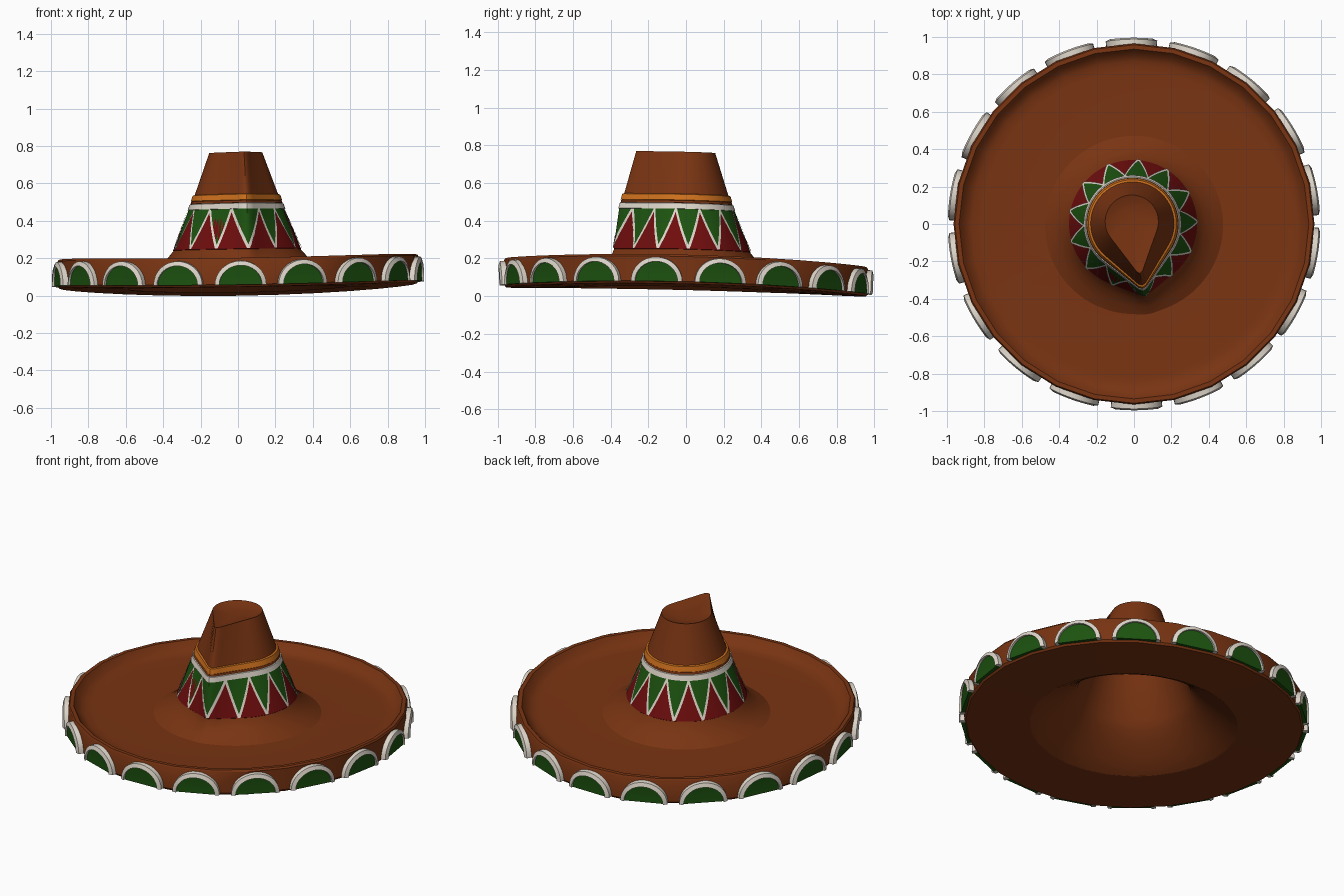
import bpy, bmesh
from math import pi, sin, cos, acos, radians
from mathutils import Vector

if "Cube" in bpy.data.objects:
    bpy.data.objects.remove(bpy.data.objects["Cube"])

TEETH = 13
SEG = TEETH * 8
TIP = radians(-81)          # direction of the pinched crease at the front


def material(name, rgb):
    m = bpy.data.materials.new(name)
    m.diffuse_color = (*rgb, 1)
    m.use_nodes = True
    m.node_tree.nodes["Principled BSDF"].inputs["Base Color"].default_value = m.diffuse_color
    return m


BROWN = material("brown", (0.19, 0.034, 0.006))
GREEN = material("green", (0.012, 0.085, 0.005))
RED = material("red", (0.16, 0.004, 0.004))
ORANGE = material("orange", (0.6, 0.16, 0.012))
WHITE = material("white", (0.72, 0.66, 0.58))


def warp(p):
    """Slight tilt and saddle bend of the whole hat."""
    x, y, z = p
    return Vector((x, y, z - 0.008 + 0.015 * x - 0.025 * y + 0.015 * (x * x - y * y)))


def make(name, verts, faces, mat, recalc=False, angle=35):
    me = bpy.data.meshes.new(name)
    me.from_pydata([warp(v) for v in verts], [], faces)
    if recalc:
        bm = bmesh.new()
        bm.from_mesh(me)
        bmesh.ops.recalc_face_normals(bm, faces=bm.faces)
        bm.to_mesh(me)
        bm.free()
    me.materials.append(mat)
    ob = bpy.data.objects.new(name, me)
    bpy.context.collection.objects.link(ob)
    bpy.ops.object.select_all(action='DESELECT')
    ob.select_set(True)
    bpy.context.view_layer.objects.active = ob
    bpy.ops.object.shade_smooth_by_angle(angle=radians(angle))
    return ob


def add_grid(verts, faces, rows, closed=False):
    """Quads between successive rows of points."""
    base, n = len(verts), len(rows[0])
    for row in rows:
        verts += row
    for j in range(len(rows) - 1):
        for i in range(n if closed else n - 1):
            k = (i + 1) % n
            a, b = base + j * n, base + (j + 1) * n
            faces.append((a + i, a + k, b + k, b + i))


def loft(name, rows, mat, cap=False, flip=False, angle=35):
    verts, faces = [], []
    add_grid(verts, faces, rows, True)
    if cap:
        n = len(rows[0])
        c = sum((Vector(p) for p in rows[-1]), Vector()) / n
        s = len(verts) - n
        verts.append(c)
        faces += [(s + i, s + (i + 1) % n, len(verts) - 1) for i in range(n)]
    if flip:
        faces = [f[::-1] for f in faces]
    return make(name, verts, faces, mat, angle=angle)


# Teardrop sections: height, circle radius, tip distance, centre x, centre y
SECTIONS = [(0.138, 0.48, 0.489, 0, -0.005), (0.165, 0.43, 0.448, 0, -0.003),
            (0.2, 0.382, 0.415, -0.003, 0), (0.25, 0.34, 0.392, -0.005, 0),
            (0.465, 0.252, 0.366, -0.008, 0), (0.5, 0.24, 0.357, -0.008, 0),
            (0.772, 0.142, 0.297, -0.012, 0.013)]


def drop(phi, r, d, cx, cy, z):
    """Point on the hull of a circle and a tip (slightly rounded); phi is measured from the tip."""
    a = acos(min(1, r / d))
    rad = 0
    for k in (-1, 0, 1):
        q = abs((phi + 0.05 * k + pi) % (2 * pi) - pi)
        rad += (r / cos(q - a) if q < a else r) / 3
    return (cx + rad * cos(TIP + phi), cy + rad * sin(TIP + phi), z)


def surf(phi, z, off=0.0):
    for s, t in zip(SECTIONS, SECTIONS[1:]):
        if z <= t[0] + 1e-6:
            break
    f = (z - s[0]) / (t[0] - s[0])
    r, d, cx, cy = (a + (b - a) * f for a, b in zip(s[1:], t[1:]))
    return drop(phi, r + off, d + off, cx, cy, z)


def ring(z, off=0.0):
    return [surf(2 * pi * i / SEG, z, off) for i in range(SEG)]


# Crown with flared foot and dented top
rows = [ring(s[0]) for s in SECTIONS]
for r, d, z in ((0.11, 0.22, 0.759), (0.06, 0.11, 0.75)):
    rows.append([drop(2 * pi * i / SEG, r, d, -0.012, 0.01, z) for i in range(SEG)])
loft("crown", rows, BROWN, cap=True, angle=55)

# Hollow inside of the crown
inner = [(0.592, 0.044), (0.55, 0.064), (0.505, 0.092), (0.455, 0.127), (0.405, 0.167),
         (0.36, 0.21), (0.325, 0.255), (0.235, 0.48), (0.13, 0.745)]
rows = [[(r * cos(2 * pi * i / SEG), r * sin(2 * pi * i / SEG), z)
         for i in range(SEG)] for r, z in inner]
loft("crown_lining", rows, BROWN, cap=True, flip=True)

# Brim with upturned rim
profile = [(0.59, 0.045), (0.955, 0.045), (0.965, 0.058), (0.965, 0.19),
           (0.958, 0.2), (0.935, 0.2), (0.927, 0.19), (0.905, 0.162),
           (0.87, 0.145), (0.82, 0.14), (0.47, 0.14)]
N = 28
loft("brim", [[(r * cos(2 * pi * i / N), r * sin(2 * pi * i / N), z)
               for i in range(N)] for r, z in profile], BROWN)

# Hat bands
for name, lo, hi, off, mat in (("white_band", 0.465, 0.499, 0.01, WHITE),
                               ("brown_band", 0.497, 0.514, 0.006, BROWN),
                               ("orange_band", 0.512, 0.547, 0.01, ORANGE)):
    loft(name, [ring(lo), ring(lo + 0.002, off), ring(hi - 0.003, off), ring(hi)], mat)

# Red ground of the zigzag
loft("red_pattern", [ring(0.25), ring(0.252, 0.003), ring(0.466, 0.003)], RED)

# Green teeth and white zigzag lines
Z0, Z1, HALF = 0.255, 0.468, pi / TEETH
gv, gf, wv, wf = [], [], [], []
STEPS = 10
for k in range(TEETH):
    mid = 2 * HALF * k
    heights = [Z0 + (Z1 - Z0) * j / STEPS for j in range(STEPS + 1)]
    add_grid(gv, gf, [[surf(mid + HALF * (j / STEPS) * c / 4, z, 0.005)
                       for c in range(-4, 5)] for j, z in enumerate(heights)])
    for side in (-1, 1):
        add_grid(wv, wf, [[surf(mid + side * HALF * j / STEPS + w, z, 0.009)
                           for w in (-0.022, 0, 0.022)]
                          for j, z in enumerate(heights)])
make("green_teeth", gv, gf, GREEN)
make("white_zigzag", wv, wf, WHITE)

# Half-round scallops around the rim
tv, tf, pv, pf = [], [], [], []
ARC = 16


def on_rim(ang, rad, u, v):
    a = ang + u / 0.97
    return (rad * cos(a), rad * sin(a), 0.056 + v)


for k in range(18):
    ang = radians(90.8 + 20 * k)
    # white arch
    start = len(tv)
    rows = []
    for j in range(ARC + 1):
        t = pi * j / ARC
        rows.append([on_rim(ang, rad, w * cos(t), h * sin(t))
                     for rad, w, h in ((0.95, 0.138, 0.13), (0.988, 0.136, 0.128),
                                       (0.996, 0.112, 0.104), (0.95, 0.112, 0.104))])
    add_grid(tv, tf, rows, True)
    tf += [tuple(range(start, start + 4)), tuple(range(len(tv) - 4, len(tv)))]
    # green panel
    start = len(pv)
    front = [on_rim(ang, 0.984, 0.116 * cos(pi * j / ARC), 0.107 * sin(pi * j / ARC))
             for j in range(ARC + 1)]
    back = [(x * 0.965, y * 0.965, z) for x, y, z in front]
    add_grid(pv, pf, [front, back], True)
    for s in (start, start + ARC + 1):
        # strips across the half disc follow the curve of the rim
        for j in range(ARC // 2):
            q = (s + j, s + j + 1, s + ARC - j - 1, s + ARC - j)
            pf.append(q if j < ARC // 2 - 1 else q[:2] + q[3:])
make("scallop_trims", tv, tf, WHITE, recalc=True)
make("scallop_panels", pv, pf, GREEN, recalc=True)
